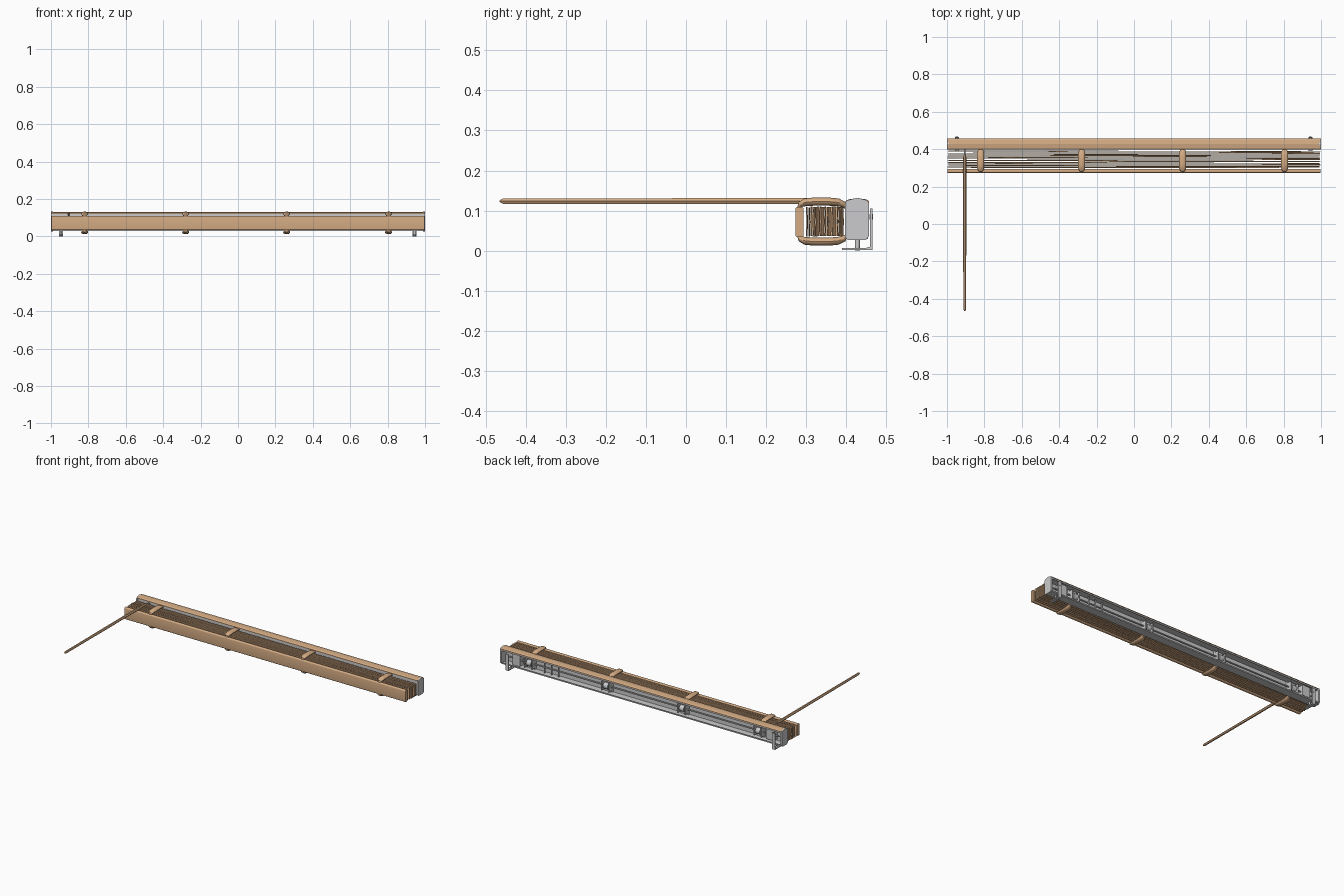
import bpy, bmesh, math, random
from mathutils import Vector, Matrix

if "Cube" in bpy.data.objects:
    bpy.data.objects.remove(bpy.data.objects["Cube"])
random.seed(4)

def mat(name, c):
    m = bpy.data.materials.new(name)
    m.diffuse_color = (*c, 1)
    m.use_nodes = True
    m.node_tree.nodes["Principled BSDF"].inputs["Base Color"].default_value = m.diffuse_color
    return m
WOOD = mat("tan_wood", (0.66, 0.41, 0.23))
METAL = mat("light_grey_metal", (0.60, 0.60, 0.61))

def finish(bm, name, m, smooth=False):
    bmesh.ops.recalc_face_normals(bm, faces=bm.faces)
    me = bpy.data.meshes.new(name)
    bm.to_mesh(me); bm.free()
    me.materials.append(m)
    ob = bpy.data.objects.new(name, me)
    bpy.context.collection.objects.link(ob)
    if smooth:
        bpy.ops.object.select_all(action='DESELECT')
        ob.select_set(True)
        bpy.context.view_layer.objects.active = ob
        bpy.ops.object.shade_smooth_by_angle(angle=math.radians(40))
    return ob

def extrude_x(name, pts, x0, x1, m, smooth=False):
    """Extrude a (y, z) outline along x."""
    bm = bmesh.new()
    f = bm.faces.new([bm.verts.new((x0, y, z)) for y, z in pts])
    r = bmesh.ops.extrude_face_region(bm, geom=[f])
    bmesh.ops.translate(bm, vec=(x1 - x0, 0, 0),
                        verts=[g for g in r['geom'] if isinstance(g, bmesh.types.BMVert)])
    return finish(bm, name, m, smooth)

def rounded(y0, y1, z0, z1, r, n=4):
    pts = []
    for k, (cy, cz) in enumerate(((y1-r, z1-r), (y0+r, z1-r), (y0+r, z0+r), (y1-r, z0+r))):
        for i in range(n + 1):
            a = math.pi/2 * (k + i/n)
            pts.append((cy + r*math.cos(a), cz + r*math.sin(a)))
    return pts

def box(name, x0, x1, y0, y1, z0, z1, m):
    return extrude_x(name, [(y0, z0), (y1, z0), (y1, z1), (y0, z1)], x0, x1, m)

def loft(name, rings, m, smooth=True):
    """Skin a list of vertex loops and cap the ends."""
    bm = bmesh.new()
    vs = [[bm.verts.new(p) for p in r] for r in rings]
    n = len(vs[0])
    for a, b in zip(vs, vs[1:]):
        for i in range(n):
            bm.faces.new((a[i], a[(i+1) % n], b[(i+1) % n], b[i]))
    bm.faces.new(vs[0]); bm.faces.new(vs[-1])
    return finish(bm, name, m, smooth)

def rod(name, p, q, r, m, n=10):
    p, q = Vector(p), Vector(q)
    bm = bmesh.new()
    rot = (q-p).to_track_quat('Z', 'Y').to_matrix().to_4x4()
    bmesh.ops.create_cone(bm, cap_ends=True, segments=n, radius1=r, radius2=r, depth=(q-p).length,
                          matrix=Matrix.Translation((p+q)/2) @ rot)
    return finish(bm, name, m, True)

# stacked slats, each leaning slightly so the ends look ragged
N = 16
for i in range(N):
    y = 0.3015 + i * 0.0875 / (N - 1)
    dz = random.uniform(-0.001, 0.001)
    s = extrude_x(f"slat_{i+1}", [(-.0013, .036+dz), (.0013, .036+dz), (.0024, .072+dz), (.0013, .109+dz),
                                  (-.0013, .109+dz), (-.0003, .072+dz)], -0.994, 0.994, WOOD)
    s.location = (random.uniform(-.003, .003), y, 0)
    s.rotation_euler.z = random.uniform(-.003, .003)

# bottom rail
extrude_x("bottom_rail", rounded(0.273, 0.294, 0.034, 0.109, 0.006), -0.997, 0.997, WOOD, True)

# headrail channel, open toward +y with lipped edges
extrude_x("headrail_channel", [(.455, .029), (.402, .029), (.402, .120), (.455, .120), (.455, .112),
                               (.452, .112), (.452, .117), (.405, .117), (.405, .032), (.452, .032),
                               (.452, .037), (.455, .037)], -0.992, 0.992, METAL)

# valance over the headrail, gently crowned
extrude_x("valance", [(.398, .120), (.457, .120), (.457, .124), (.450, .128), (.428, .131),
                      (.406, .128), (.398, .124)], -0.996, 0.996, WOOD)

# end caps
cap = [(.397, .034), (.405, .026), (.448, .026), (.457, .036), (.457, .119), (.451, .126),
       (.428, .132), (.404, .126), (.397, .119)]
for sx, tag in ((-1, "left"), (1, "right")):
    extrude_x(f"end_cap_{tag}", cap, sx*0.990, sx*1.0, METAL)

# mounting brackets: back plate, foot and small screw
for bx, tag in ((-0.947, "left"), (0.943, "right")):
    extrude_x(f"bracket_{tag}", [(.390, .001), (.466, .001), (.466, .105), (.460, .105), (.460, .010),
                                 (.450, .007), (.390, .006)], bx-.011, bx+.011, METAL)
    rod(f"bracket_pin_{tag}", (bx, .428, 0), (bx, .428, .03), .006, METAL)
    rod(f"bracket_screw_{tag}", (bx, .458, .085), (bx, .467, .085), .007, METAL)

# tilt rod and drums inside the headrail
rod("tilt_rod", (-0.96, .428, .073), (0.96, .428, .073), .005, METAL, 6)
tapes = (-0.82, -0.28, 0.26, 0.805)
for i, x in enumerate(tapes, 1):
    box(f"drum_cradle_{i}", x-.028, x+.028, .405, .418, .034, .115, METAL)
    for k in (-1, 1):
        box(f"drum_cradle_{i}_wall_{k}", x+k*.026-.003, x+k*.026+.003, .405, .448, .045, .103, METAL)
    rod(f"tilt_drum_{i}", (x-.016, .430, .073), (x+.016, .430, .073), .019, METAL, 14)

# wand tilter gearbox and cord lock
box("tilter_gearbox", -.935, -.880, .406, .446, .045, .112, METAL)
box("cord_lock", .87, .92, .406, .442, .036, .112, METAL)
for k in range(3):
    rod(f"lock_roller_{k+1}", (.60+k*.05, .432, .040), (.60+k*.05, .432, .110), .005, METAL)

# padded ladder bands above and below the stack
path = ((.281, .108, .3), (.285, .115, .7), (.297, .1205, .95), (.320, .1225, 1), (.355, .1225, 1),
        (.380, .1205, .95), (.394, .115, .75), (.399, .107, .35))
for i, x in enumerate(tapes, 1):
    for up, tag in ((True, "top"), (False, "lower")):
        rings = []
        for j, (y, z, s) in enumerate(path):
            a, b = path[max(j-1, 0)], path[min(j+1, len(path)-1)]
            t = Vector((0, b[0]-a[0], b[1]-a[1])).normalized()
            nrm = Vector((0, -t.z, t.y))
            ring = []
            for k in range(14):
                an = math.tau*k/14
                p = Vector((x+.019*s*math.cos(an), y, z)) + nrm*(.0105*s*math.sin(an))
                if not up:
                    p.z = .145 - p.z
                ring.append(p)
            rings.append(ring)
        loft(f"ladder_band_{tag}_{i}", rings, WOOD)

# tilt wand with tapered tip, plus hook into the gearbox
wx, wz = -0.905, 0.1235
prof = ((-.466, .002), (-.457, .0075), (-.31, .0078), (.0, .0085), (.355, .0085), (.367, .005))
loft("tilt_wand", [[(wx+r*math.cos(math.tau*k/6), y, wz+r*math.sin(math.tau*k/6)) for k in range(6)]
                   for y, r in prof], WOOD, False)
rod("wand_hook", (wx, .362, wz), (wx, .388, .117), .003, METAL)
rod("wand_hook_shaft", (wx, .386, .118), (wx, .412, .098), .004, METAL)
